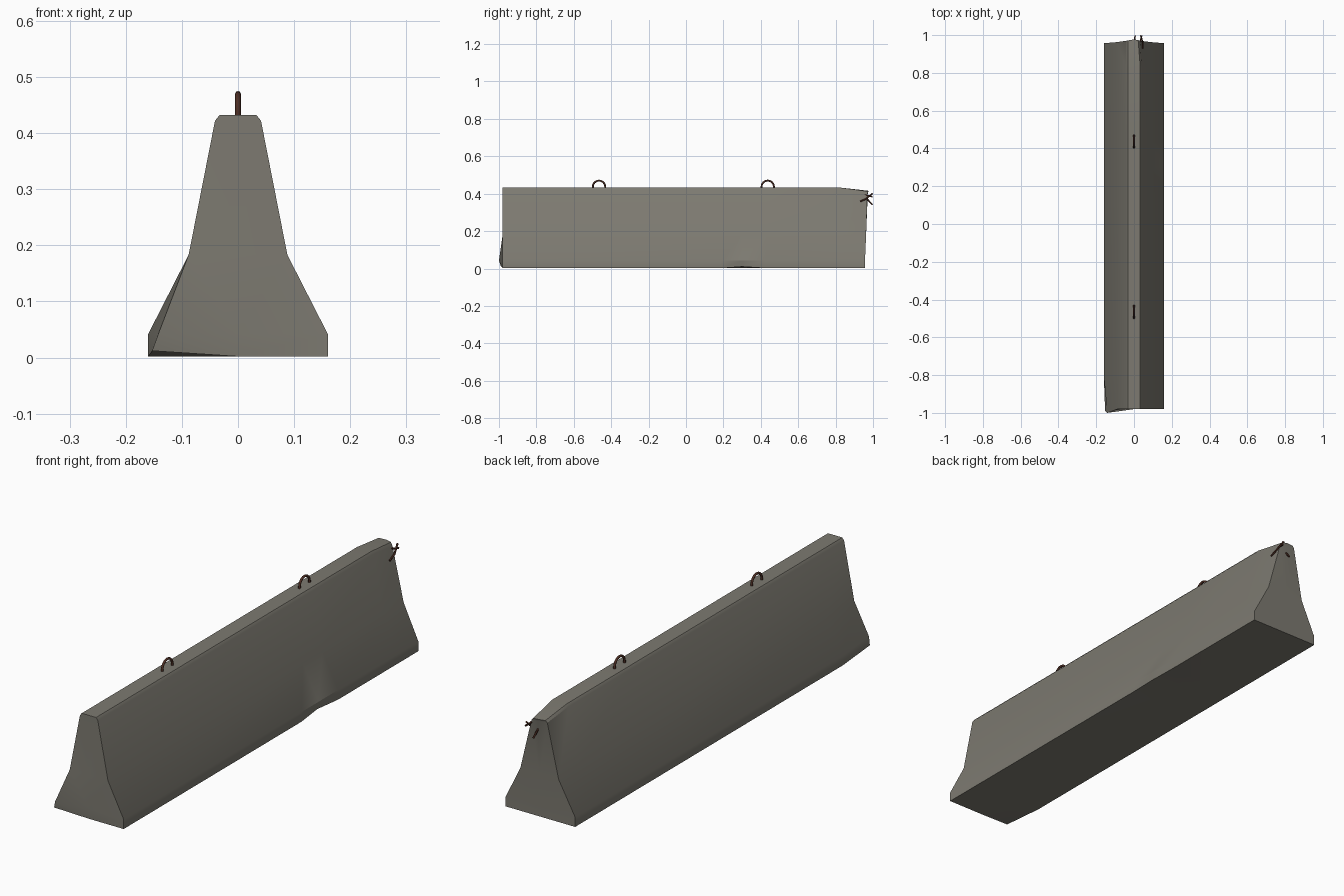
import bpy, bmesh, math
from mathutils import Vector

if "Cube" in bpy.data.objects:
    bpy.data.objects.remove(bpy.data.objects["Cube"])


def material(name, rgb):
    m = bpy.data.materials.new(name)
    m.diffuse_color = (*rgb, 1)
    m.use_nodes = True
    m.node_tree.nodes["Principled BSDF"].inputs["Base Color"].default_value = m.diffuse_color
    return m


concrete = material("weathered concrete", (0.205, 0.195, 0.165))
rust = material("rusty steel", (0.075, 0.027, 0.017))


def finish(name, bm, mat, angle):
    bmesh.ops.recalc_face_normals(bm, faces=bm.faces)
    me = bpy.data.meshes.new(name)
    bm.to_mesh(me)
    bm.free()
    ob = bpy.data.objects.new(name, me)
    bpy.context.collection.objects.link(ob)
    me.materials.append(mat)
    bpy.ops.object.select_all(action='DESELECT')
    ob.select_set(True)
    bpy.context.view_layer.objects.active = ob
    bpy.ops.object.shade_smooth_by_angle(angle=math.radians(angle))
    return ob


# Barrier body: half profile (half width, height), mirrored and lofted along y
half = [(0.16, 0.002), (0.16, 0.042), (0.088, 0.183), (0.041, 0.422), (0.033, 0.432)]
stations = [-0.98, -0.8, 0.19, 0.3, 0.43, 0.83, 0.957]
last = len(stations) - 1
levels = len(half)

# Worn corners: (station, side, level) -> new position
worn = {
    (0, -1, 0): (-0.153, -0.99, 0.012),
    (0, -1, 1): (-0.142, -1.0, 0.042),
    (3, 1, 0): (0.154, 0.3, 0.010),
    (last, 1, 2): (0.088, 0.963, 0.183),
    (last, -1, 2): (-0.088, 0.963, 0.183),
    (last, 1, 3): (0.032, 0.970, 0.400),
    (last, 1, 4): (0.022, 0.974, 0.412),
    (last, -1, 3): (-0.041, 0.970, 0.408),
    (last, -1, 4): (-0.033, 0.972, 0.416),
    (last, 0, 2): (0, 0.963, 0.183),
    (last, 0, 3): (0, 0.972, 0.405),
    (last, 0, 4): (0, 0.977, 0.415),
}

bm = bmesh.new()
grid = {}
for s, y in enumerate(stations):
    for side in (-1, 0, 1):
        for k, (w, z) in enumerate(half):
            if side == 0 and 0 < s < last and 0 < k < levels - 1:
                continue
            grid[s, side, k] = bm.verts.new(worn.get((s, side, k), (side * w, y, z)))

# Outline loop of each section, then the skin between sections
loop = [(1, k) for k in range(levels)] + [(0, levels - 1)]
loop += [(-1, k) for k in reversed(range(levels))] + [(0, 0)]
for s in range(last):
    for i, a in enumerate(loop):
        b = loop[(i + 1) % len(loop)]
        bm.faces.new([grid[(s, *a)], grid[(s, *b)], grid[(s + 1, *b)], grid[(s + 1, *a)]])

# End caps
for s in (0, last):
    for side in (-1, 1):
        for k in range(levels - 1):
            bm.faces.new([grid[s, 0, k], grid[s, side, k],
                          grid[s, side, k + 1], grid[s, 0, k + 1]])
finish("barrier_body", bm, concrete, 30)


# Round steel bar swept along a list of points
def bar(name, points, radius, sides=8):
    pts = [Vector(p) for p in points]
    bm = bmesh.new()
    rings = []
    for i, p in enumerate(pts):
        t = (pts[min(i + 1, len(pts) - 1)] - pts[max(i - 1, 0)]).normalized()
        u = t.cross(Vector((1, 0, 0))).normalized()
        v = t.cross(u)
        rings.append([bm.verts.new(p + radius * (math.cos(a) * u + math.sin(a) * v))
                      for a in (2 * math.pi * j / sides for j in range(sides))])
    for r, q in zip(rings, rings[1:]):
        for j in range(sides):
            n = (j + 1) % sides
            bm.faces.new([r[j], r[n], q[n], q[j]])
    bm.faces.new(rings[0])
    bm.faces.new(rings[-1])
    return finish(name, bm, rust, 50)


# Lifting loops on top
for name, yc in (("front_lifting_loop", -0.465), ("rear_lifting_loop", 0.437)):
    arc = [(0, yc - 0.033 * math.cos(math.pi * i / 12), 0.437 + 0.033 * math.sin(math.pi * i / 12))
           for i in range(13)]
    bar(name, [(0, yc - 0.033, 0.41)] + arc + [(0, yc + 0.033, 0.41)], 0.005)

# Exposed reinforcement at the chipped rear corner
strands = [
    [(0.047, 0.93, 0.358), (0.046, 0.962, 0.372), (0.036, 0.997, 0.401)],
    [(0.028, 0.945, 0.400), (0.034, 0.970, 0.390), (0.041, 0.997, 0.384)],
    [(0.0, 0.950, 0.385), (0.002, 0.972, 0.368), (0.006, 0.996, 0.341)],
]
for i, pts in enumerate(strands):
    bar(f"exposed_rebar_{i + 1}", pts, 0.004, 6)
